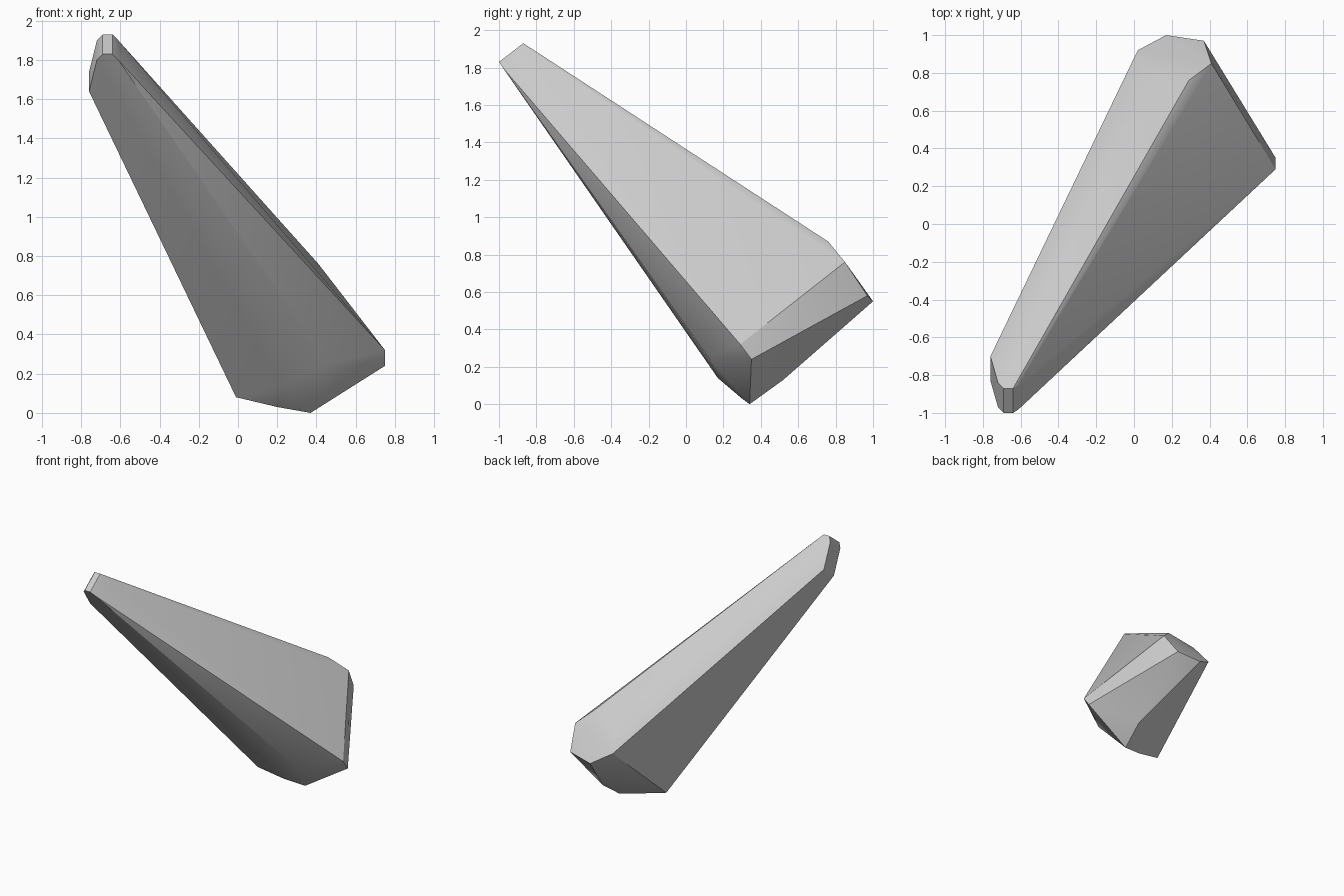
import bpy
import bmesh
import math
from mathutils import Vector


def remove_default_cube():
    cube = bpy.data.objects.get("Cube")
    if cube is not None:
        bpy.data.objects.remove(cube, do_unlink=True)


def flat_material(name, color):
    material = bpy.data.materials.new(name)
    material.use_nodes = True
    material.diffuse_color = color
    shader = material.node_tree.nodes["Principled BSDF"]
    shader.inputs["Base Color"].default_value = color
    shader.inputs["Roughness"].default_value = 0.8
    return material


def convex_solid(name, points, material):
    """Wrap the corner points in one closed, faceted solid."""
    bm = bmesh.new()
    for point in points:
        bm.verts.new(point)
    bmesh.ops.convex_hull(bm, input=bm.verts[:])
    loose = [vert for vert in bm.verts if not vert.link_faces]
    bmesh.ops.delete(bm, geom=loose, context="VERTS")
    bmesh.ops.dissolve_limit(bm, angle_limit=math.radians(1.5),
                             verts=bm.verts[:], edges=bm.edges[:])
    bmesh.ops.recalc_face_normals(bm, faces=bm.faces[:])
    mesh = bpy.data.meshes.new(name)
    bm.to_mesh(mesh)
    bm.free()
    mesh.materials.append(material)
    solid = bpy.data.objects.new(name, mesh)
    bpy.context.collection.objects.link(solid)
    return solid


remove_default_cube()
stone_grey = flat_material("stone grey", (0.6, 0.6, 0.6, 1.0))

# Narrow rounded tip: one profile swept a short way down and forward
tip_profile = [Vector(p) for p in (
    (-.76, -.70, 1.74), (-.72, -.84, 1.90), (-.69, -.87, 1.93),
    (-.64, -.87, 1.93), (-.61, -.85, 1.90))]
tip_sweep = Vector((0, -.13, -.1))
tip = tip_profile + [p + tip_sweep for p in tip_profile]

# Six-sided facet closing the back of the wide end
back_facet = [(.29, .76, .87), (.41, .85, .76), (.37, .97, .58),
              (.17, 1, .55), (.02, .92, .64), (.07, .8, .8)]

# Chipped corners under the wide end
side_corner = [(.75, .29, .32), (.75, .35, .24)]
underside = [(.37, .34, 0), (.2, .3, .03), (-.01, .27, .08),
             (.22, .17, .14), (.46, .12, .25), (.39, .52, .13)]

shard = convex_solid("stone_shard", tip + back_facet + side_corner + underside,
                     stone_grey)

# Soften only the shallow breaks between facets
bpy.ops.object.select_all(action="DESELECT")
shard.select_set(True)
bpy.context.view_layer.objects.active = shard
bpy.ops.object.shade_smooth_by_angle(angle=math.radians(25))
